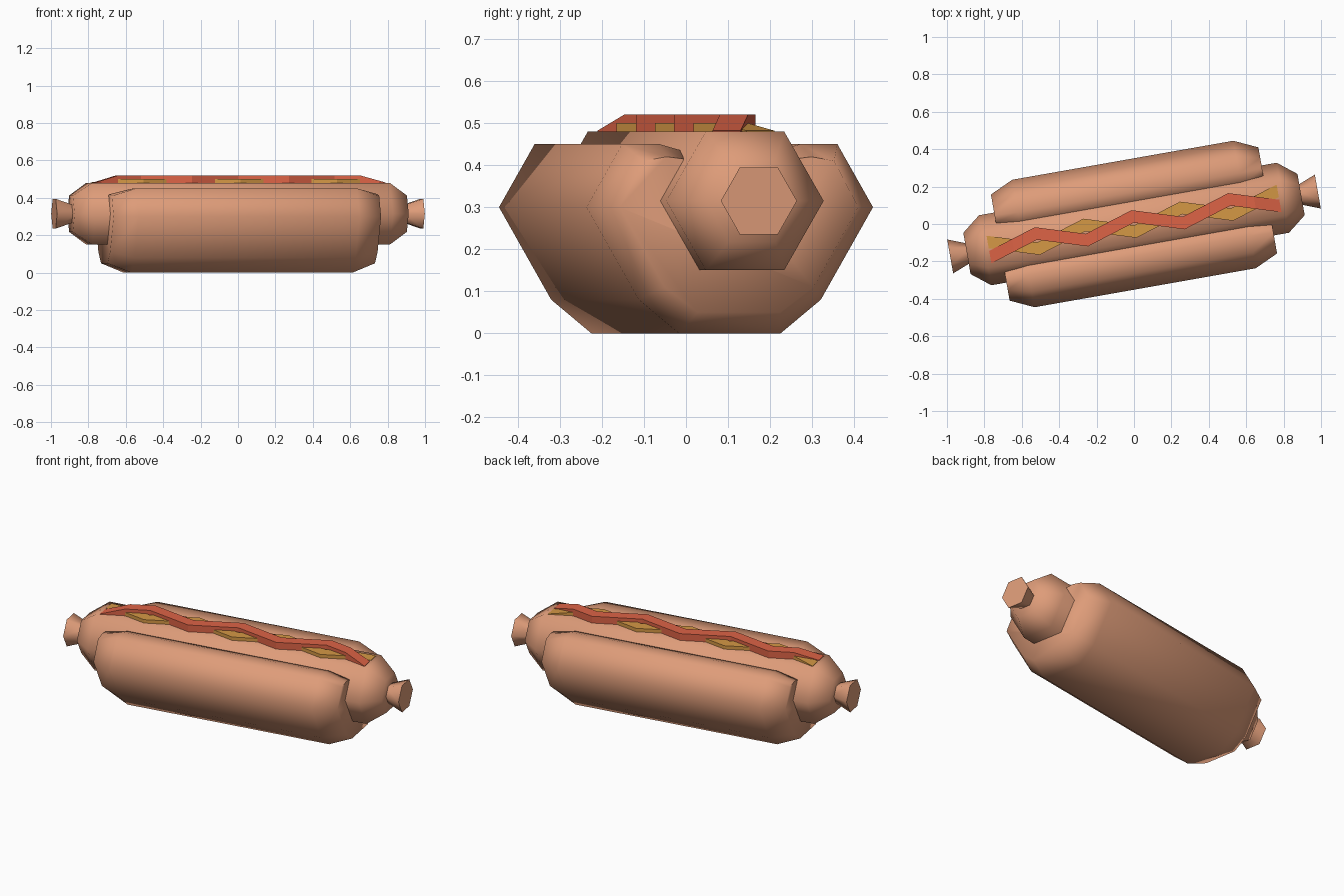
import bpy, bmesh, math

if "Cube" in bpy.data.objects:
    bpy.data.objects.remove(bpy.data.objects["Cube"])

TILT = math.radians(10)   # the whole model lies at an angle to the x axis


def material(name, rgb):
    m = bpy.data.materials.new(name)
    m.diffuse_color = (*rgb, 1)
    m.use_nodes = True
    m.node_tree.nodes["Principled BSDF"].inputs["Base Color"].default_value = m.diffuse_color
    return m


TAN = material("baked tan", (0.73, 0.332, 0.191))
RED = material("ketchup red", (0.723, 0.125, 0.061))
YELLOW = material("mustard yellow", (0.665, 0.314, 0.06))


def loft(name, rings, mat, smooth_angle=None):
    """Skin equal-length rings of points and cap both ends."""
    bm = bmesh.new()
    loops = [[bm.verts.new(p) for p in ring] for ring in rings]
    n = len(loops[0])
    for a, b in zip(loops, loops[1:]):
        for i in range(n):
            j = (i + 1) % n
            bm.faces.new((a[i], a[j], b[j], b[i]))
    bm.faces.new(loops[0])
    bm.faces.new(loops[-1])
    bmesh.ops.recalc_face_normals(bm, faces=bm.faces)
    mesh = bpy.data.meshes.new(name)
    bm.to_mesh(mesh)
    bm.free()
    mesh.materials.append(mat)
    ob = bpy.data.objects.new(name, mesh)
    bpy.context.collection.objects.link(ob)
    ob.rotation_euler.z = TILT
    if smooth_angle:
        bpy.ops.object.select_all(action='DESELECT')
        ob.select_set(True)
        bpy.context.view_layer.objects.active = ob
        bpy.ops.object.shade_smooth_by_angle(angle=math.radians(smooth_angle))
    return ob


def hexagon(u, r, z=0.315):
    return [(u, r * math.cos(k * math.pi / 3), z + r * math.sin(k * math.pi / 3))
            for k in range(6)]


# sausage with bevelled ends
loft("sausage", [hexagon(u, r) for u, r in
                 ((-0.907, 0.112), (-0.808, 0.19), (0.808, 0.19), (0.907, 0.112))],
     TAN, 70)

# flared knots at both ends
for side, label in ((-1, "left"), (1, "right")):
    loft(label + "_sausage_knot",
         [hexagon(side * 0.89, 0.05), hexagon(side * 0.998, 0.092)], TAN, 70)

# bun: U-shaped half profiles (v, z) from groove floor round to underside
MIDDLE = [(0.09, 0.2), (0.10, 0.43), (0.17, 0.45), (0.26, 0.45),
          (0.346, 0.30), (0.22, 0.08), (0.123, 0.0)]
END = [(0.09, 0.22), (0.135, 0.415), (0.175, 0.42), (0.23, 0.41),
       (0.288, 0.30), (0.18, 0.11), (0.10, 0.05)]


def bun_ring(u, half):
    return [(u, v, z) for v, z in half] + [(u, -v, z) for v, z in reversed(half)]


loft("bun", [bun_ring(-0.726, END), bun_ring(-0.6, MIDDLE),
             bun_ring(0.6, MIDDLE), bun_ring(0.726, END)], TAN, 70)


# zigzag sauce strips, tapering down at the ends
def sauce(name, sign, top, mat):
    step, w, base = 0.2625, 0.034, 0.465
    path = [((k - 3) * step, sign * 0.041 * (-1) ** k, top) for k in range(7)]
    path[0] = (*path[0][:2], 0.482)
    path[-1] = (*path[-1][:2], 0.482)
    path.insert(1, (-2.5 * step, 0, top))
    path.insert(-1, (2.5 * step, 0, top))
    loft(name, [[(u, v - w, base), (u, v + w, base), (u, v + w, z), (u, v - w, z)]
                for u, v, z in path], mat)


sauce("ketchup", -1, 0.52, RED)
sauce("mustard", 1, 0.50, YELLOW)
